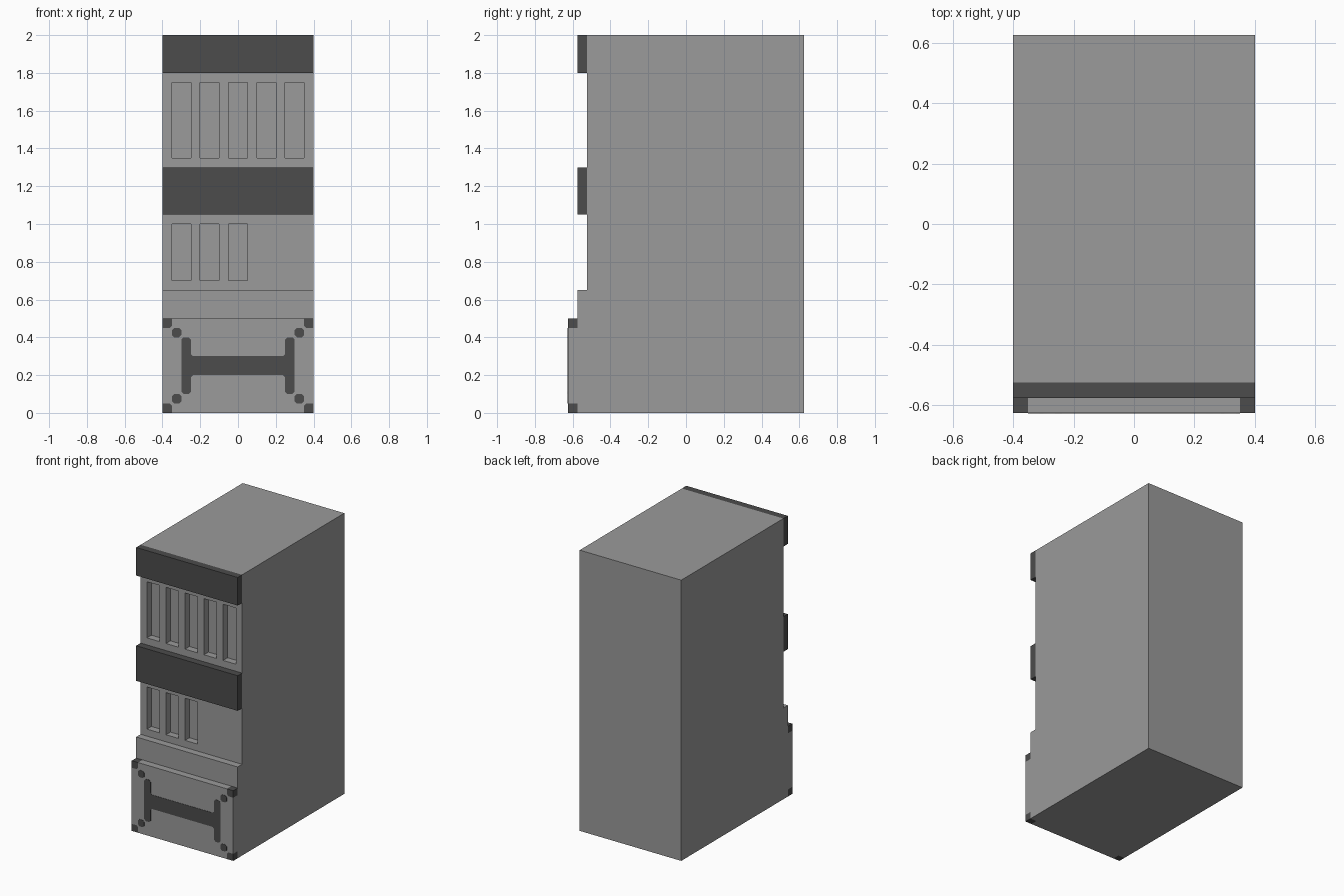
import bpy, bmesh

if "Cube" in bpy.data.objects:
    bpy.data.objects.remove(bpy.data.objects["Cube"])


def material(name, v):
    m = bpy.data.materials.new(name)
    m.diffuse_color = (v, v, v, 1)
    m.use_nodes = True
    m.node_tree.nodes["Principled BSDF"].inputs["Base Color"].default_value = m.diffuse_color
    return m


GREY = material("light_grey", 0.325)
DARK = material("dark_grey", 0.072)
C = 0.012   # small corner chamfer of the painted trim
ZC = 0.25   # height of the middle of the lower door


def prism(name, pts, axis, lo, hi, mat):
    """Extrude an outline: axis 'x' takes (y, z) points, axis 'y' takes (x, z)."""
    bm = bmesh.new()
    place = (lambda p, d: (d, p[0], p[1])) if axis == 'x' else (lambda p, d: (p[0], d, p[1]))
    face = bm.faces.new([bm.verts.new(place(p, lo)) for p in pts])
    new = bmesh.ops.extrude_face_region(bm, geom=[face])['geom']
    step = (hi - lo, 0, 0) if axis == 'x' else (0, hi - lo, 0)
    bmesh.ops.translate(bm, vec=step, verts=[v for v in new if isinstance(v, bmesh.types.BMVert)])
    bmesh.ops.recalc_face_normals(bm, faces=bm.faces)
    me = bpy.data.meshes.new(name)
    bm.to_mesh(me)
    bm.free()
    me.materials.append(mat)
    ob = bpy.data.objects.new(name, me)
    bpy.context.collection.objects.link(ob)
    return ob


def box(name, x0, x1, y0, y1, z0, z1, mat):
    return prism(name, [(x0, z0), (x1, z0), (x1, z1), (x0, z1)], 'y', y0, y1, mat)


def four_way(q):
    """Mirror a quarter outline (relative to the door middle) into a full one."""
    down = [(x, -z) for x, z in reversed(q)]
    half = q + down
    full = half + [(-x, z) for x, z in reversed(half)]
    return [(x, z + ZC) for x, z in full]


# Cabinet body with the stepped front, seen from the side
cabinet = prism("cabinet_body", [(0.625, 0), (-0.575, 0), (-0.575, 0.65),
                                 (-0.525, 0.65), (-0.525, 2), (0.625, 2)], 'x', -0.4, 0.4, GREY)

# Recessed slots: five above, three below
for count, z0, z1 in ((5, 1.35, 1.75), (3, 0.7, 1.0)):
    for i in range(count):
        x = -0.35 + 0.15 * i
        cutter = box("slot_cutter", x, x + 0.1, -0.6, -0.475, z0, z1, GREY)
        cutter.hide_render = True
        mod = cabinet.modifiers.new("slot", 'BOOLEAN')
        mod.operation, mod.solver, mod.object = 'DIFFERENCE', 'EXACT', cutter
        bpy.context.view_layer.objects.active = cabinet
        bpy.ops.object.modifier_apply(modifier=mod.name)
        bpy.data.objects.remove(cutter)

# Dark bands across the front
box("top_band", -0.4, 0.4, -0.575, -0.525, 1.8, 2, DARK)
box("middle_band", -0.4, 0.4, -0.575, -0.525, 1.05, 1.3, DARK)

# Lower door, notched at its corners for the dark corner blocks
notch = [(0.35, 0.25), (0.35, 0.2 + C), (0.35 + C, 0.2), (0.4, 0.2)]
prism("lower_door", four_way(notch), 'y', -0.625, -0.575, GREY)

# Corner blocks and the octagonal studs beside them
stud = [(0.3, 0.15 + C), (0.3 + C, 0.15), (0.35 - C, 0.15), (0.35, 0.15 + C),
        (0.35, 0.2 - C), (0.35 - C, 0.2), (0.3 + C, 0.2), (0.3, 0.2 - C)]
for sx in (-1, 1):
    for sz in (-1, 1):
        def at(pts):
            return [(sx * x, ZC + sz * z) for x, z in pts]
        prism("corner_block", at(notch + [(0.4, 0.25)]), 'y', -0.625, -0.575, DARK)
        prism("door_stud", at(stud), 'y', -0.627, -0.62, DARK)

# H-shaped trim plate on the lower door
prism("door_trim", four_way([(0.25 - C, 0.05), (0.25, 0.05 + C), (0.25, 0.15 - C),
                             (0.25 + C, 0.15), (0.3 - C, 0.15), (0.3, 0.15 - C)]),
      'y', -0.627, -0.62, DARK)
